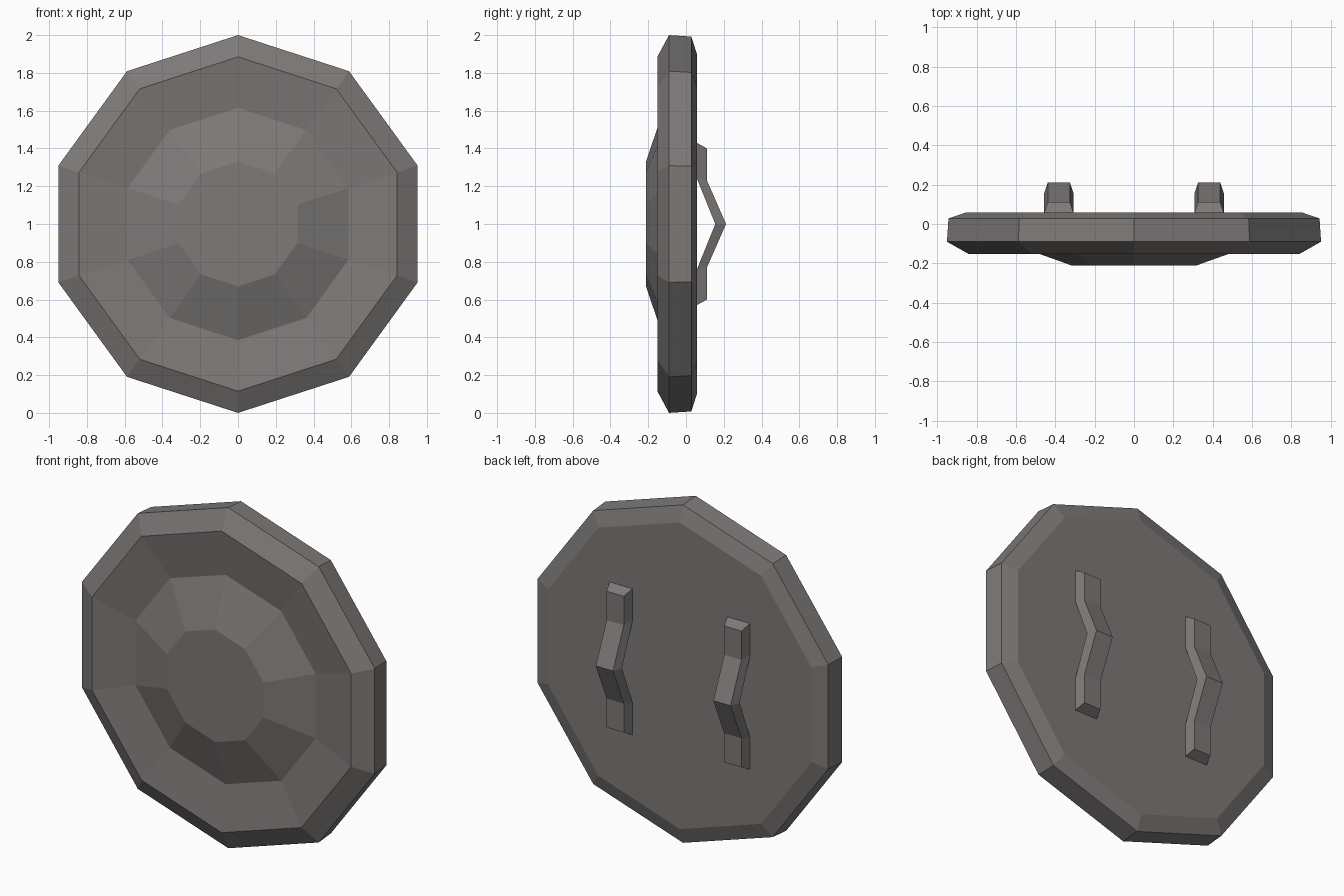
import bpy, bmesh
from math import sin, cos, tau

cube = bpy.data.objects.get("Cube")
if cube:
    bpy.data.objects.remove(cube, do_unlink=True)

SIDES = 10
CENTRE_Z = 1.0

grey = bpy.data.materials.new("warm grey metal")
grey.use_nodes = True
colour = (0.205, 0.192, 0.186, 1)
grey.diffuse_color = colour
bsdf = next(n for n in grey.node_tree.nodes if n.type == 'BSDF_PRINCIPLED')
bsdf.inputs["Base Color"].default_value = colour


def loft(name, sections):
    """Skin a list of closed cross-sections and cap both ends."""
    bm = bmesh.new()
    rings = [[bm.verts.new(p) for p in s] for s in sections]
    for a, b in zip(rings, rings[1:]):
        for i in range(len(a)):
            j = (i + 1) % len(a)
            bm.faces.new((a[i], a[j], b[j], b[i]))
    bm.faces.new(rings[0])
    bm.faces.new(rings[-1])
    bmesh.ops.recalc_face_normals(bm, faces=bm.faces)
    mesh = bpy.data.meshes.new(name)
    bm.to_mesh(mesh)
    bm.free()
    mesh.materials.append(grey)
    obj = bpy.data.objects.new(name, mesh)
    bpy.context.collection.objects.link(obj)
    return obj


def decagon(radius, y):
    return [(radius * sin(tau * i / SIDES), y, CENTRE_Z + radius * cos(tau * i / SIDES))
            for i in range(SIDES)]


# Shield body: raised boss, dished ring, bevelled rim, flat back (radius, y)
profile = [(0.33, -0.212), (0.615, -0.115), (0.885, -0.152),
           (1.0, -0.09), (0.992, 0.028), (0.9, 0.058)]
loft("shield_body", [decagon(r, y) for r, y in profile])

# Bent grips on the back: inner y, inner z, outer y, outer z from end to middle
half = [(0.056, 0.43, 0.111, 0.40), (0.056, 0.245, 0.111, 0.23), (0.155, 0, 0.212, 0)]
path = half + [(a, -b, c, -d) for a, b, c, d in reversed(half[:-1])]


def grip(name, x):
    wide, narrow = 0.075, 0.056
    loft(name, [[(x - wide, yi, CENTRE_Z + zi), (x + wide, yi, CENTRE_Z + zi),
                 (x + narrow, yo, CENTRE_Z + zo), (x - narrow, yo, CENTRE_Z + zo)]
                for yi, zi, yo, zo in path])


grip("left_grip", 0.382)
grip("right_grip", -0.382)
